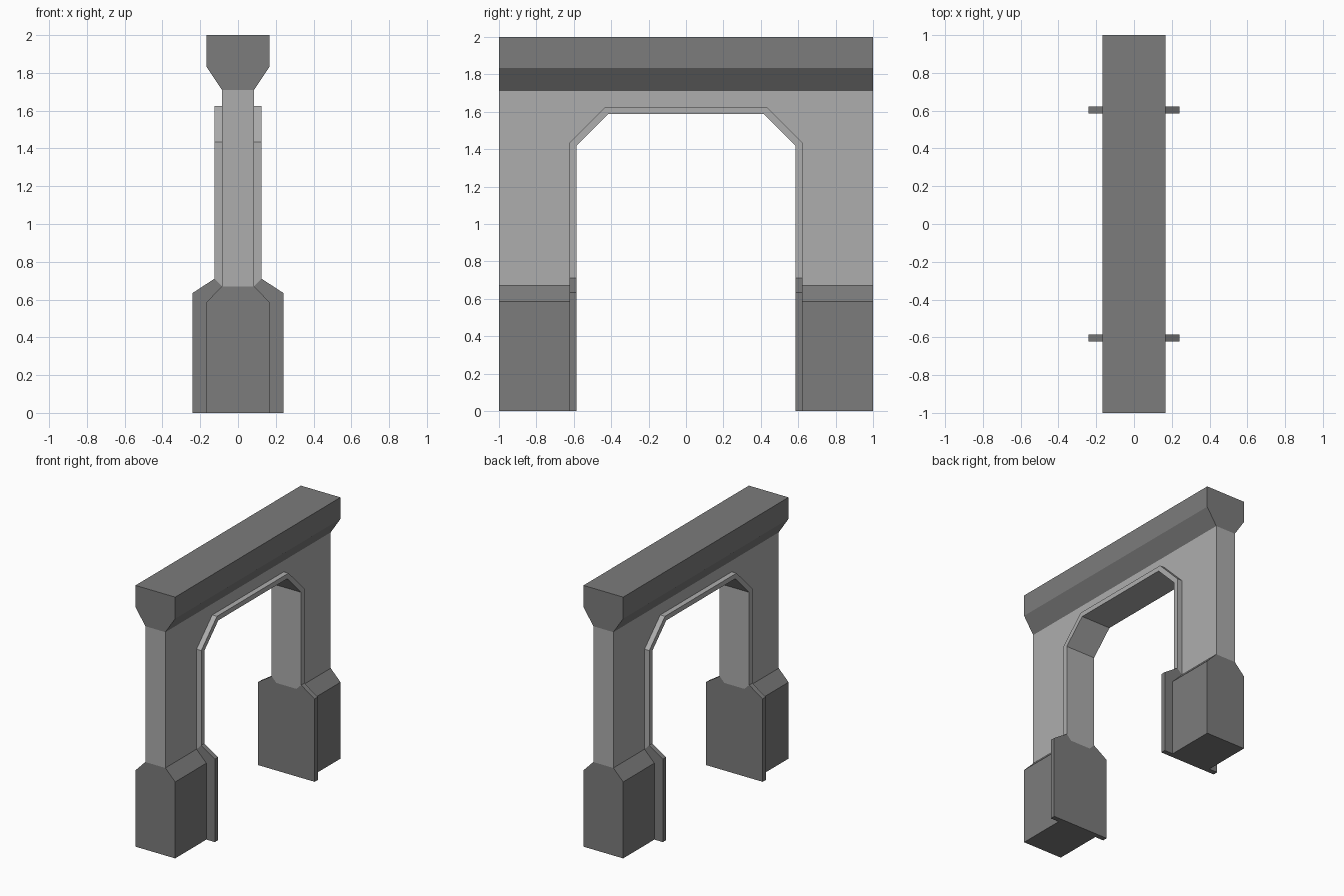
import bpy
import bmesh
from mathutils import Vector

default = bpy.data.objects.get("Cube")
if default:
    bpy.data.objects.remove(default, do_unlink=True)


def material(name, value):
    mat = bpy.data.materials.new(name)
    mat.use_nodes = True
    colour = (value, value, value, 1)
    mat.diffuse_color = colour
    bsdf = next(n for n in mat.node_tree.nodes if n.type == "BSDF_PRINCIPLED")
    bsdf.inputs["Base Color"].default_value = colour
    return mat


light = material("light grey stone", 0.42)
dark = material("dark grey stone", 0.2)


def mirrored(half):
    """Close a right-hand half outline with its mirror image."""
    return half + [(-a, b) for a, b in reversed(half)]


def extrude(name, outline, start, end, axis, mat, cuts=()):
    """Extrude an outline along x (outline is y,z) or y (outline is x,z)."""
    bm = bmesh.new()
    place = (lambda a, b: (start, a, b)) if axis == "x" else (lambda a, b: (a, start, b))
    face = bm.faces.new([bm.verts.new(place(a, b)) for a, b in outline])
    result = bmesh.ops.extrude_face_region(bm, geom=[face])
    step = Vector((end - start, 0, 0) if axis == "x" else (0, end - start, 0))
    moved = [v for v in result["geom"] if isinstance(v, bmesh.types.BMVert)]
    bmesh.ops.translate(bm, verts=moved, vec=step)
    # Trim away everything on the outer side of each cutting plane
    for point, normal in cuts:
        geom = bm.verts[:] + bm.edges[:] + bm.faces[:]
        cut = bmesh.ops.bisect_plane(bm, geom=geom, plane_co=point, plane_no=normal,
                                     clear_outer=True)
        edges = [e for e in cut["geom_cut"] if isinstance(e, bmesh.types.BMEdge)]
        bmesh.ops.holes_fill(bm, edges=edges)
    bmesh.ops.recalc_face_normals(bm, faces=bm.faces)
    mesh = bpy.data.meshes.new(name)
    bm.to_mesh(mesh)
    bm.free()
    mesh.materials.append(mat)
    obj = bpy.data.objects.new(name, mesh)
    bpy.context.collection.objects.link(obj)
    return obj


# Main dimensions
WALL, TRIM, FOOT = 0.085, 0.125, 0.67
INNER, OUTER = 0.585, 0.623

arch_outer = [(OUTER, FOOT), (OUTER, 1.435), (0.433, 1.625)]
arch_inner = [(INNER, FOOT), (INNER, 1.42), (0.417, 1.588)]

# Wall with the chamfered opening
wall_half = arch_outer[::-1] + [(1, FOOT), (1, 1.71)]
extrude("wall", mirrored(wall_half), -WALL, WALL, "x", light)

# Raised lining of the opening, with its feet cut to sit on the base plates
cuts = [((s * WALL, 0, FOOT), (s, 0, -1)) for s in (-1, 1)]
lining = mirrored(arch_outer) + mirrored(arch_inner)[::-1]
extrude("arch_trim", lining, -TRIM, TRIM, "x", light, cuts)

# Cap beam
cap = mirrored([(WALL, 1.71), (0.168, 1.835), (0.168, 2)])
extrude("cap_beam", cap, -1, 1, "y", dark)

# Plinths and the wider plates facing the opening
plinth = mirrored([(0.168, 0), (0.168, 0.585), (WALL, FOOT)])
plate = mirrored([(0.24, 0), (0.24, 0.635), (TRIM, 0.71), (WALL, FOOT)])
for side, s in (("front", -1), ("back", 1)):
    extrude(side + "_plinth", plinth, s * OUTER, s, "y", dark)
    extrude(side + "_base_plate", plate, s * INNER, s * OUTER, "y", dark)
